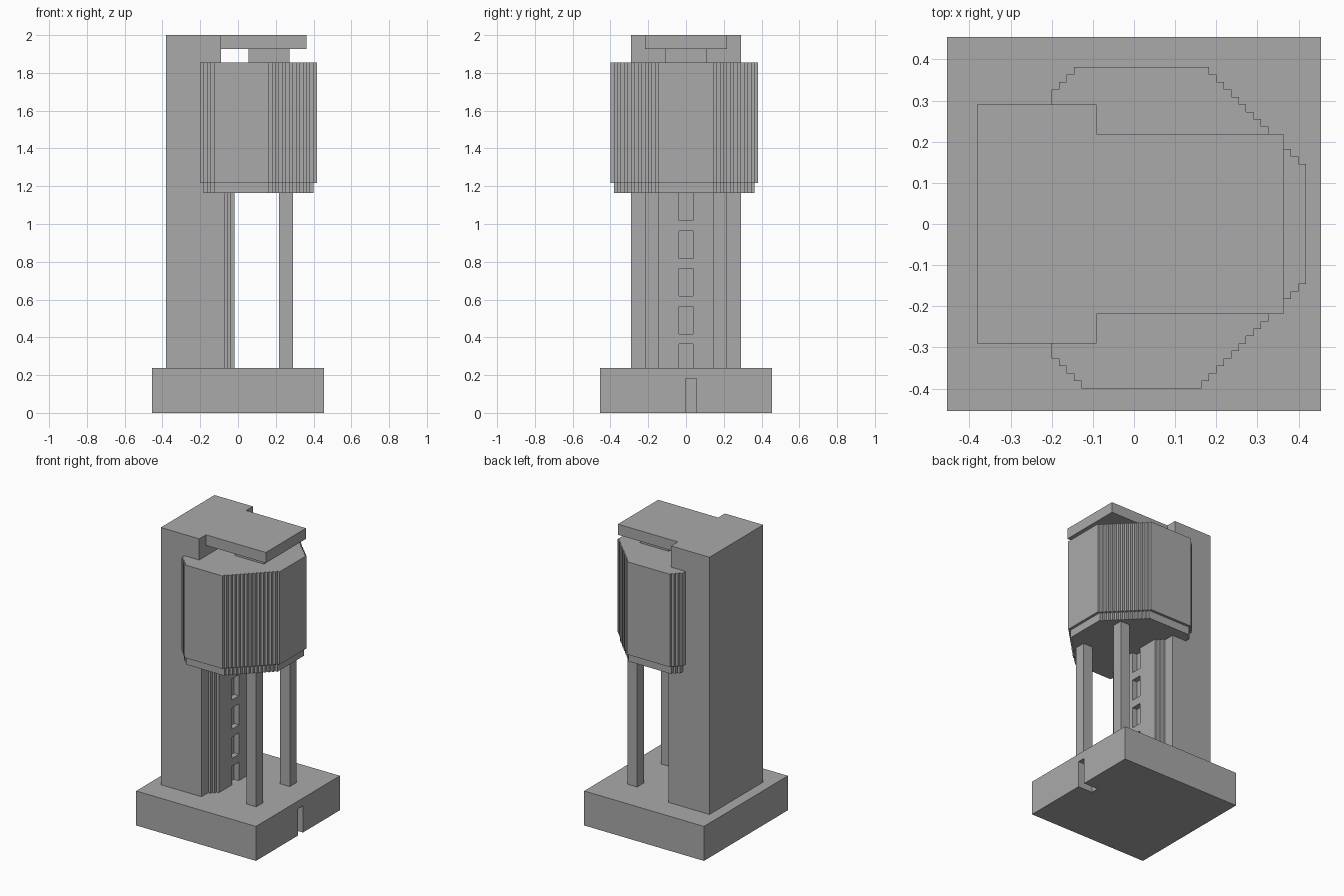
import bpy
import bmesh

U = 2 / 110  # one grid unit of the stepped construction

old = bpy.data.objects.get("Cube")
if old:
    bpy.data.objects.remove(old, do_unlink=True)

grey = bpy.data.materials.new("plain grey")
grey.use_nodes = True
grey.diffuse_color = (0.4, 0.4, 0.4, 1)
bsdf = grey.node_tree.nodes["Principled BSDF"]
bsdf.inputs["Base Color"].default_value = (0.4, 0.4, 0.4, 1)
bsdf.inputs["Roughness"].default_value = 0.8


def prism(name, outline, z0, z1):
    """Extrude a plan outline between two heights."""
    bm = bmesh.new()
    face = bm.faces.new([bm.verts.new((x * U, y * U, z0 * U)) for x, y in outline])
    ext = bmesh.ops.extrude_face_region(bm, geom=[face])
    top = [v for v in ext["geom"] if isinstance(v, bmesh.types.BMVert)]
    bmesh.ops.translate(bm, verts=top, vec=(0, 0, (z1 - z0) * U))
    bmesh.ops.recalc_face_normals(bm, faces=bm.faces)
    mesh = bpy.data.meshes.new(name)
    bm.to_mesh(mesh)
    bm.free()
    mesh.materials.append(grey)
    obj = bpy.data.objects.new(name, mesh)
    bpy.context.collection.objects.link(obj)
    return obj


def box(name, x0, x1, y0, y1, z0, z1):
    return prism(name, [(x0, y0), (x1, y0), (x1, y1), (x0, y1)], z0, z1)


def cut(obj, cutter):
    """Subtract the cutter, then discard it."""
    cutter.hide_render = True
    mod = obj.modifiers.new("cut", "BOOLEAN")
    mod.operation = "DIFFERENCE"
    mod.solver = "EXACT"
    mod.object = cutter
    bpy.context.view_layer.objects.active = obj
    bpy.ops.object.modifier_apply(modifier=mod.name)
    bpy.data.objects.remove(cutter, do_unlink=True)


def stair(start, steps, dx, dy, y_first):
    """Corner points of a one-unit staircase."""
    x, y = start
    pts = [(x, y)]
    for _ in range(steps):
        pts.append((x, y + dy) if y_first else (x + dx, y))
        x, y = x + dx, y + dy
        pts.append((x, y))
    return pts


def cabin_outline(inset):
    """Eight-sided plan with stepped diagonals, counter-clockwise."""
    i = inset
    return (stair((9, -22 + i), 14 - i, 1, 1, True)
            + stair((23 - i, 8), 13 - i, -1, 1, False)
            + stair((-8, 21 - i), 3 - i, -1, -1, True)
            + stair((-11 + i, -18), 4 - i, 1, -1, False))


# Base with a small slot in its side
base = box("base", -25, 25, -25, 25, 0, 13)
cut(base, box("slot_cutter", 19, 27, 0, 3, -2, 10))

# Tower and its stepped bay with a column of recesses
box("tower", -21, -5, -16, 16, 13, 110)
half = [(-5, 16), (-4, 16), (-4, 12), (-3, 12), (-3, 11), (-2, 11), (-2, 10), (-1, 10)]
bay = prism("tower_bay", half + [(x, -y) for x, y in reversed(half)], 13, 64)
for bottom in range(12, 64, 11):
    cut(bay, box("recess_cutter", -3, 1, -2, 2, bottom, bottom + (8 if bottom < 56 else 10)))

# Support legs
for side, y in (("right", -12), ("left", 8)):
    box(side + "_leg", 12, 16, y, y + 4, 13, 64)

# Cabin with a recessed lower band
prism("cabin", cabin_outline(0), 67, 102)
prism("cabin_lower_band", cabin_outline(1), 64, 67)

# Neck and roof slab
box("neck", 3, 15, -6, 6, 102, 106)
box("roof_slab", -5, 20, -12, 12, 106, 110)
